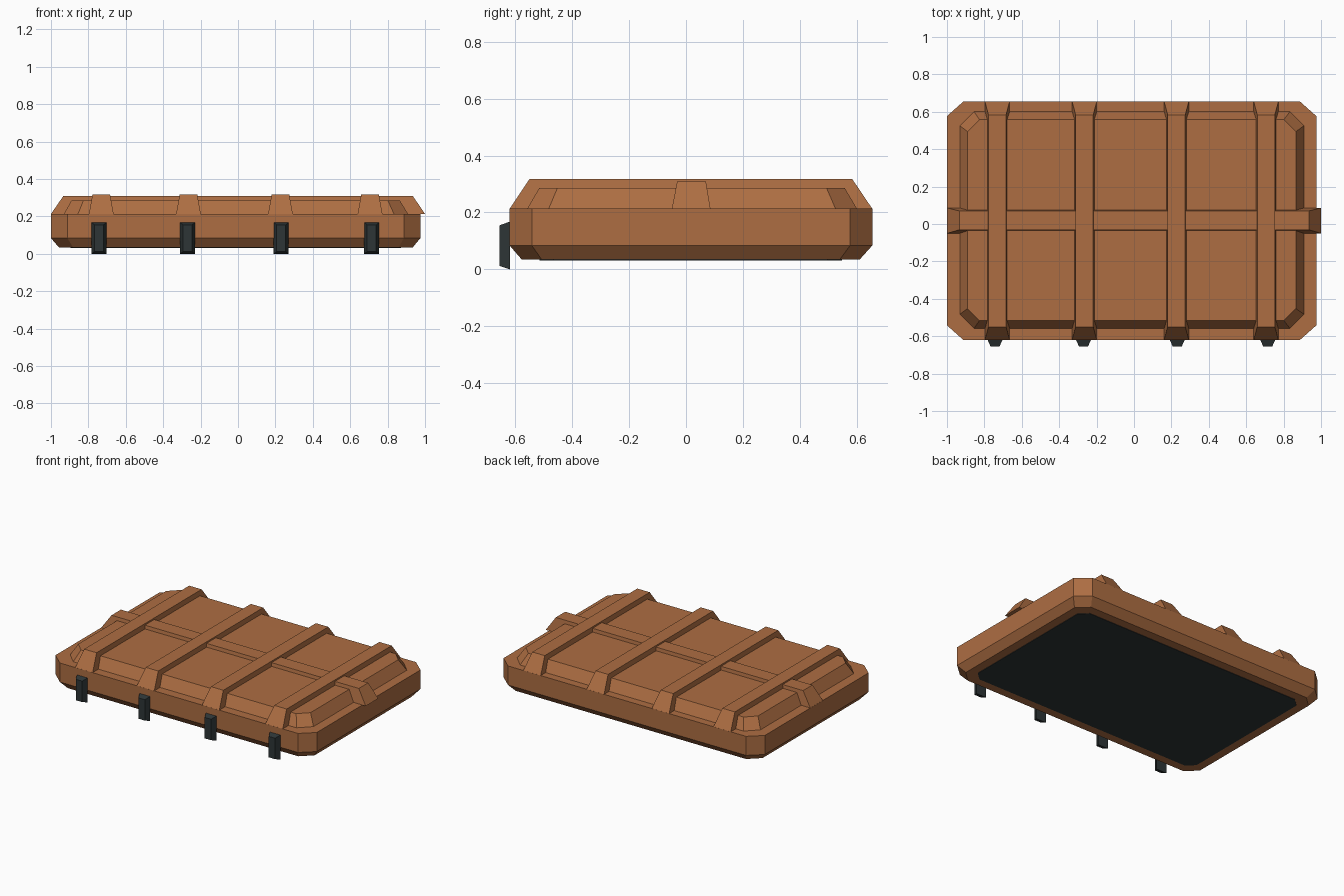
import bpy

if "Cube" in bpy.data.objects:
    bpy.data.objects.remove(bpy.data.objects["Cube"])

def mat(name, c):
    m = bpy.data.materials.new(name)
    m.diffuse_color = (*c, 1)
    m.use_nodes = True
    m.node_tree.nodes["Principled BSDF"].inputs["Base Color"].default_value = m.diffuse_color
    return m

BROWN = mat("brown", (0.42, 0.155, 0.055))
DARK = mat("dark slate", (0.027, 0.036, 0.037))

def loft(name, rings, material):
    """Join equal-length rings of points into a capped solid."""
    n = len(rings[0])
    verts = [p for r in rings for p in r]
    faces = [tuple(reversed(range(n)))]
    for k in range(len(rings) - 1):
        a, b = k * n, (k + 1) * n
        for i in range(n):
            j = (i + 1) % n
            faces.append((a + i, a + j, b + j, b + i))
    faces.append(tuple(range(len(verts) - n, len(verts))))
    me = bpy.data.meshes.new(name)
    me.from_pydata(verts, [], faces)
    me.materials.append(material)
    ob = bpy.data.objects.new(name, me)
    bpy.context.collection.objects.link(ob)
    return ob

def octagon(x0, x1, y0, y1, cx, cy, z):
    """Rectangle with cut corners, counter-clockwise."""
    return [(x0 + cx, y0, z), (x1 - cx, y0, z), (x1, y0 + cy, z), (x1, y1 - cy, z),
            (x1 - cx, y1, z), (x0 + cx, y1, z), (x0, y1 - cy, z), (x0, y0 + cy, z)]

def rect(x0, x1, y0, y1, z):
    return [(x0, y0, z), (x1, y0, z), (x1, y1, z), (x0, y1, z)]

# main slab with chamfered underside
loft("lid_body", [octagon(-0.957, 0.934, -0.577, 0.61, 0.075, 0.07, 0.034),
                  octagon(-1.0, 0.975, -0.62, 0.655, 0.088, 0.078, 0.084),
                  octagon(-1.0, 0.975, -0.62, 0.655, 0.088, 0.078, 0.214)], BROWN)

# dark underside plate
loft("underside_plate", [octagon(-0.895, 0.872, -0.515, 0.548, 0.055, 0.05, 0.031),
                         octagon(-0.895, 0.872, -0.515, 0.548, 0.055, 0.05, 0.036)], DARK)

# raised top panel
loft("top_panel", [octagon(-0.933, 0.911, -0.56, 0.603, 0.076, 0.076, 0.21),
                   octagon(-0.89, 0.865, -0.516, 0.558, 0.064, 0.064, 0.286)], BROWN)

# four cross ribs
for i, x in enumerate((-0.731, -0.265, 0.227, 0.706)):
    loft(f"cross_rib_{i + 1}", [rect(x - 0.066, x + 0.066, -0.62, 0.655, 0.213),
                                rect(x - 0.047, x + 0.047, -0.55, 0.584, 0.318)], BROWN)

# lengthwise rib, overhanging the right end
loft("long_rib", [rect(-1.0, 1.0, -0.05, 0.086, 0.213),
                  rect(-0.934, 0.935, -0.031, 0.07, 0.309)], BROWN)

# front clasps, tapering forward
for i, x in enumerate((-0.743, -0.27, 0.231, 0.715)):
    def side(y, h, z0, z1):
        return [(x - h, y, z0), (x - h, y, z1), (x + h, y, z1), (x + h, y, z0)]
    ob = loft(f"clasp_{i + 1}", [side(-0.655, 0.024, 0.012, 0.155),
                                 side(-0.619, 0.04, 0.0, 0.168)], DARK)
    ob.data.flip_normals()
